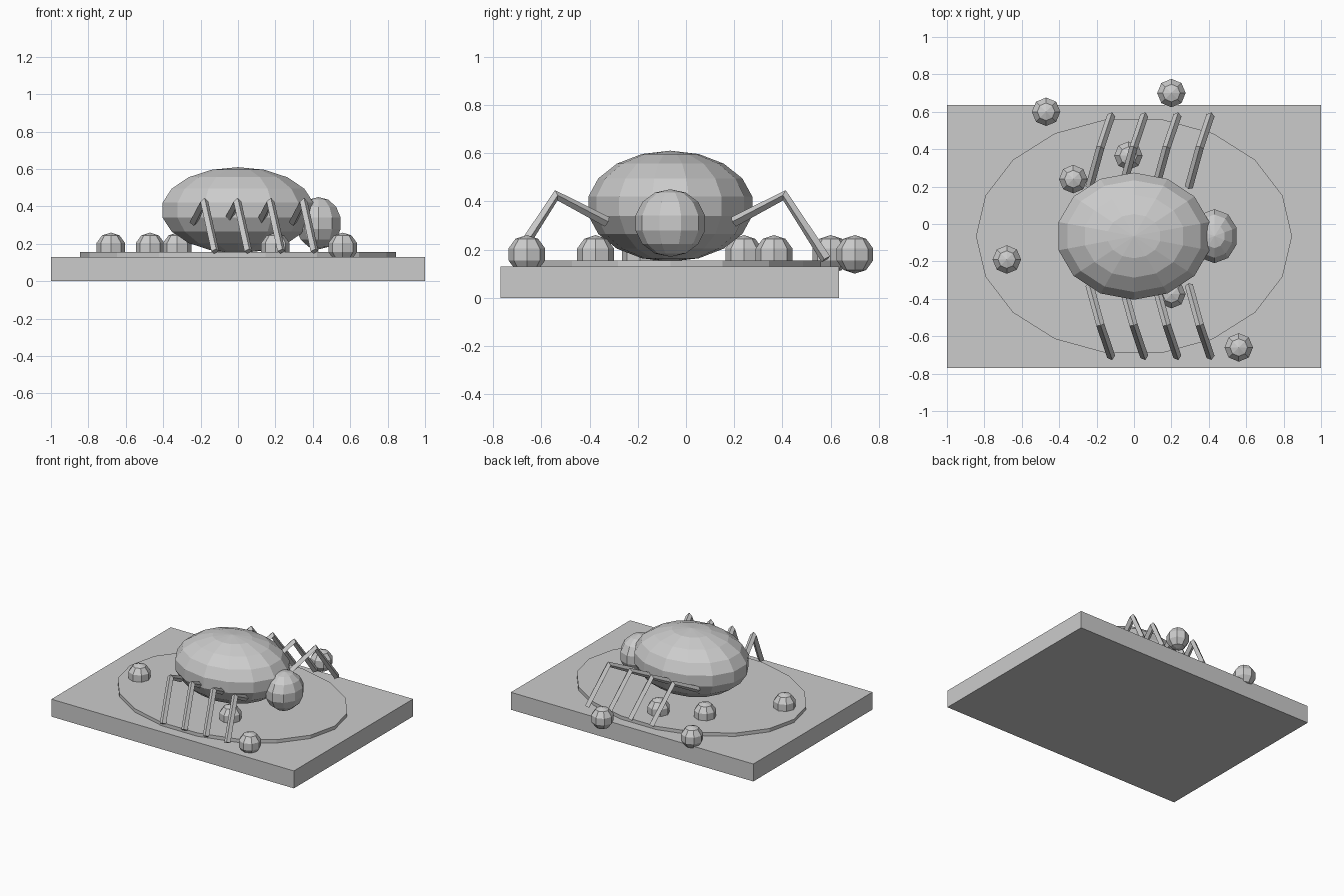
import bpy
import bmesh
from mathutils import Matrix, Vector

if "Cube" in bpy.data.objects:
    bpy.data.objects.remove(bpy.data.objects["Cube"])

MID_Y = -0.065  # the creature and the mound share this centre line

grey = bpy.data.materials.new("stone_grey")
grey.use_nodes = True
grey.diffuse_color = (0.6, 0.6, 0.6, 1)
grey.node_tree.nodes["Principled BSDF"].inputs["Base Color"].default_value = grey.diffuse_color


def add_object(name, data):
    data.materials.append(grey)
    obj = bpy.data.objects.new(name, data)
    bpy.context.collection.objects.link(obj)
    return obj


def add_mesh(name, bm, size, centre):
    """Scale, place and link a unit shape."""
    bm.transform(Matrix.Translation(centre) @ Matrix.Diagonal((*size, 1)))
    mesh = bpy.data.meshes.new(name)
    bm.to_mesh(mesh)
    bm.free()
    return add_object(name, mesh)


def ellipsoid(name, segments, rings, radii, centre):
    bm = bmesh.new()
    bmesh.ops.create_uvsphere(bm, u_segments=segments, v_segments=rings, radius=1)
    return add_mesh(name, bm, radii, centre)


# Base slab
bm = bmesh.new()
bmesh.ops.create_cube(bm, size=1)
add_mesh("base_slab", bm, (2, 1.405, 0.13), (0, -0.0675, 0.065))

# Low oval mound on the slab, turned so a corner points along x
bm = bmesh.new()
bmesh.ops.create_cone(bm, cap_ends=True, segments=18, radius1=1, radius2=1, depth=1)
bm.transform(Matrix.Rotation(1.5707963, 4, "Z"))
add_mesh("ground_oval", bm, (0.845, 0.635, 0.055), (0, MID_Y, 0.1275))

# Body and head
ellipsoid("body", 14, 9, (0.42, 0.345, 0.23), (0, MID_Y, 0.38))
ellipsoid("head", 10, 7, (0.128, 0.148, 0.14), (0.43, MID_Y, 0.31))

# Four bent legs on each side
for side, label in ((-1, "right"), (1, "left")):
    for i in range(4):
        knee_x = -0.18 + 0.177 * i
        curve = bpy.data.curves.new(f"{label}_leg_{i + 1}", "CURVE")
        curve.dimensions = "3D"
        curve.bevel_depth = 0.022
        curve.bevel_resolution = 0
        curve.use_fill_caps = True
        spline = curve.splines.new("POLY")
        spline.points.add(2)
        path = ((-0.058, 0.262, 0.315), (0, 0.473, 0.425), (0.058, 0.645, 0.16))
        for point, (dx, dy, z) in zip(spline.points, path):
            point.co = (knee_x + dx, MID_Y + side * dy, z, 1)
        spline.use_smooth = False
        add_object(f"{label}_leg_{i + 1}", curve)

# Scattered pebbles
spots = ((0.2, 0.7), (-0.47, 0.6), (-0.03, 0.365), (-0.325, 0.24),
         (-0.68, -0.19), (0.56, -0.66), (0.2, -0.375))
for i, (x, y) in enumerate(spots):
    ellipsoid(f"pebble_{i + 1}", 8, 5, (0.08, 0.08, 0.08), Vector((x, y, 0.18)))
